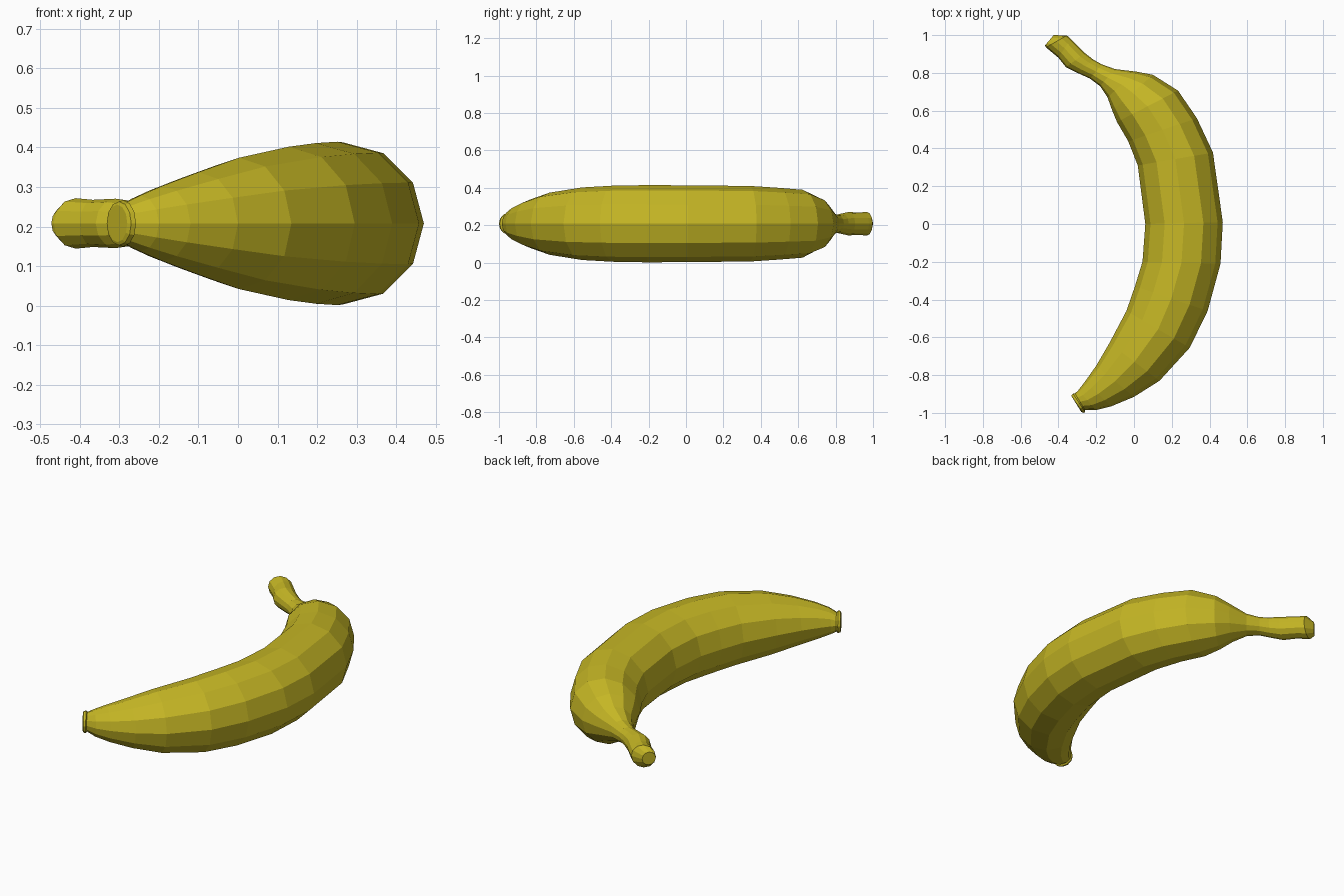
import bpy, bmesh, math
from mathutils import Vector

if "Cube" in bpy.data.objects:
    bpy.data.objects.remove(bpy.data.objects["Cube"])

SIDES = 12
Z_MID = 0.208

# Cross-sections from stem tip to blossom end: inner x, y, outer x, y
rings = [
    (-.472, .945, -.425, 1.0), (-.466, .935, -.355, .998), (-.40, .88, -.335, .98),
    (-.36, .83, -.26, .905), (-.30, .80, -.215, .87), (-.233, .77, -.17, .845),
    (-.18, .73, -.10, .82), (-.14, .67, .01, .807), (-.115, .60, .10, .79),
    (-.09, .54, .233, .706), (-.03, .437, .333, .56), (.02, .31, .418, .378),
    (.06, .0, .47, .01), (.045, -.20, .458, -.21), (.005, -.33, .39, -.46),
    (-.04, -.46, .295, -.655), (-.13, -.63, .135, -.83), (-.20, -.75, .0, -.915),
    (-.26, -.835, -.12, -.965), (-.295, -.88, -.20, -.985), (-.312, -.897, -.26, -.985),
    (-.323, -.898, -.258, -.996), (-.332, -.908, -.27, -1.0), (-.33, -.913, -.28, -.994),
]

# Banana skin: loft round sections along the bent axis
bm = bmesh.new()
loops = []
for ix, iy, ox, oy in rings:
    inner, outer = Vector((ix, iy, Z_MID)), Vector((ox, oy, Z_MID))
    mid, half = (inner + outer) / 2, (outer - inner) / 2
    up = Vector((0, 0, half.length))
    loops.append([bm.verts.new(mid + half * math.cos(a) + up * math.sin(a))
                  for a in (math.tau * i / SIDES for i in range(SIDES))])
for a, b in zip(loops, loops[1:]):
    for i in range(SIDES):
        j = (i + 1) % SIDES
        bm.faces.new((a[i], a[j], b[j], b[i]))
bm.faces.new(loops[0])
bm.faces.new(loops[-1])
bmesh.ops.recalc_face_normals(bm, faces=bm.faces)

mesh = bpy.data.meshes.new("banana")
bm.to_mesh(mesh)
bm.free()
banana = bpy.data.objects.new("banana", mesh)
bpy.context.collection.objects.link(banana)

# Skin colour
skin = bpy.data.materials.new("yellow_skin")
skin.diffuse_color = (0.56, 0.47, 0.018, 1)
skin.use_nodes = True
skin.node_tree.nodes["Principled BSDF"].inputs["Base Color"].default_value = skin.diffuse_color
mesh.materials.append(skin)
